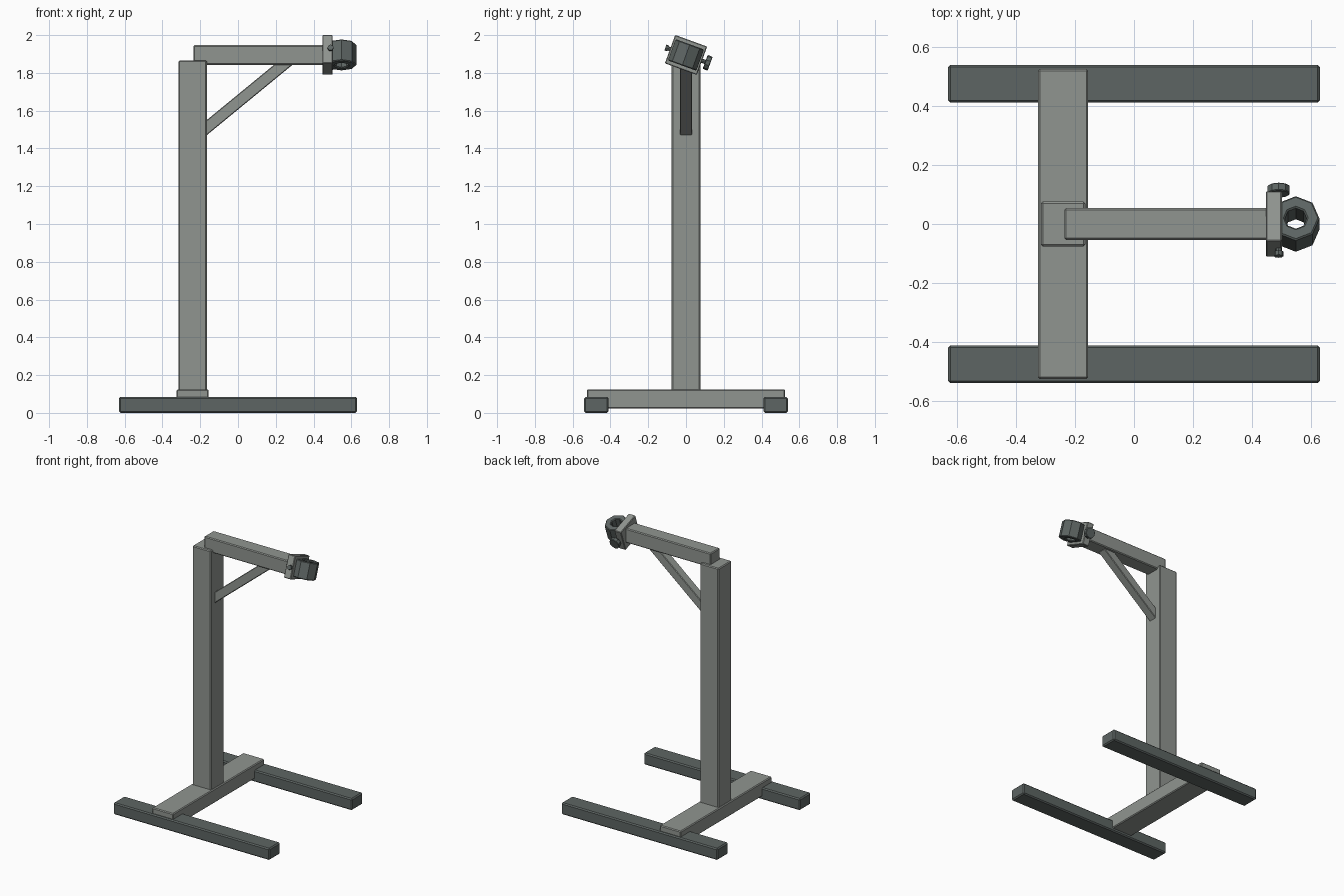
import bpy, bmesh, math
from mathutils import Matrix, Vector

if "Cube" in bpy.data.objects:
    bpy.data.objects.remove(bpy.data.objects["Cube"])


def material(name, rgb):
    m = bpy.data.materials.new(name)
    m.diffuse_color = (*rgb, 1)
    m.use_nodes = True
    m.node_tree.nodes["Principled BSDF"].inputs["Base Color"].default_value = m.diffuse_color
    return m


LIGHT = material("painted_steel", (0.28, 0.30, 0.28))
DARK = material("dark_steel", (0.11, 0.13, 0.125))


def finish(name, bm, mat, matrix=Matrix(), bevel=0.006):
    bmesh.ops.recalc_face_normals(bm, faces=bm.faces)
    me = bpy.data.meshes.new(name)
    bm.to_mesh(me)
    bm.free()
    me.materials.append(mat)
    ob = bpy.data.objects.new(name, me)
    bpy.context.collection.objects.link(ob)
    ob.matrix_world = matrix
    if bevel:
        mod = ob.modifiers.new("edge_bevel", 'BEVEL')
        mod.width = bevel
        mod.segments = 1
        mod.limit_method = 'ANGLE'
        mod.angle_limit = math.radians(50)
    return ob


def box(name, lo, hi, mat, matrix=Matrix(), bevel=0.006):
    lo, hi = Vector(lo), Vector(hi)
    bm = bmesh.new()
    bmesh.ops.create_cube(bm, size=1, matrix=Matrix.Translation((lo + hi) / 2)
                          @ Matrix.Diagonal((*(hi - lo), 1)))
    return finish(name, bm, mat, matrix, bevel)


def rod(name, x, y0, y1, radius, sides, mat, matrix, bevel=0):
    bm = bmesh.new()
    bmesh.ops.create_cone(bm, cap_ends=True, segments=sides, radius1=radius,
                          radius2=radius, depth=y1 - y0,
                          matrix=Matrix.Translation((x, (y0 + y1) / 2, 0))
                          @ Matrix.Rotation(math.pi / 2, 4, 'X'))
    return finish(name, bm, mat, matrix, bevel)


# Base: two feet and a crossbar
for side, y in (("front", -0.475), ("back", 0.475)):
    box(side + "_foot", (-0.63, y - 0.064, 0), (0.63, y + 0.064, 0.085), DARK, bevel=0.008)
box("crossbar", (-0.325, -0.525, 0.022), (-0.155, 0.525, 0.125), LIGHT)

# Upright and arm
box("post", (-0.315, -0.076, 0.115), (-0.165, 0.076, 1.866), LIGHT)
box("arm", (-0.236, -0.054, 1.843), (0.455, 0.054, 1.947), LIGHT)

# Diagonal brace
a, b = Vector((-0.19, 0, 1.49)), Vector((0.268, 0, 1.866))
half = (b - a).length / 2
turn = Matrix.Rotation(-math.atan2(b.z - a.z, b.x - a.x), 4, 'Y')
box("brace", (-half, -0.032, -0.031), (half, 0.032, 0.031), LIGHT,
    Matrix.Translation((a + b) / 2) @ turn, 0.004)

# Tilted clamp head: plate, bolt, knob
head = Matrix.Translation((0, 0, 1.895)) @ Matrix.Rotation(math.radians(-20), 4, 'X')
box("clamp_plate", (0.447, -0.09, -0.08), (0.501, 0.09, 0.08), LIGHT, head, 0.004)
rod("clamp_bolt", 0.49, -0.1, 0.115, 0.011, 8, DARK, head)
rod("bolt_head", 0.49, -0.116, -0.1, 0.016, 8, DARK, head)
rod("clamp_knob", 0.49, 0.108, 0.136, 0.039, 10, DARK, head, 0.003)

# Octagonal holder ring
bm = bmesh.new()
rings = []
for r, z in ((0.08, -0.06), (0.08, 0.06), (0.037, 0.06), (0.037, -0.06)):
    rings.append([bm.verts.new((r * math.cos(i * math.pi / 4), r * math.sin(i * math.pi / 4), z))
                  for i in range(8)])
for k in range(4):
    p, q = rings[k], rings[(k + 1) % 4]
    for i in range(8):
        j = (i + 1) % 8
        bm.faces.new((p[i], p[j], q[j], q[i]))
finish("holder_ring", bm, DARK, head @ Matrix.Translation((0.548, 0, 0)), 0.005)
